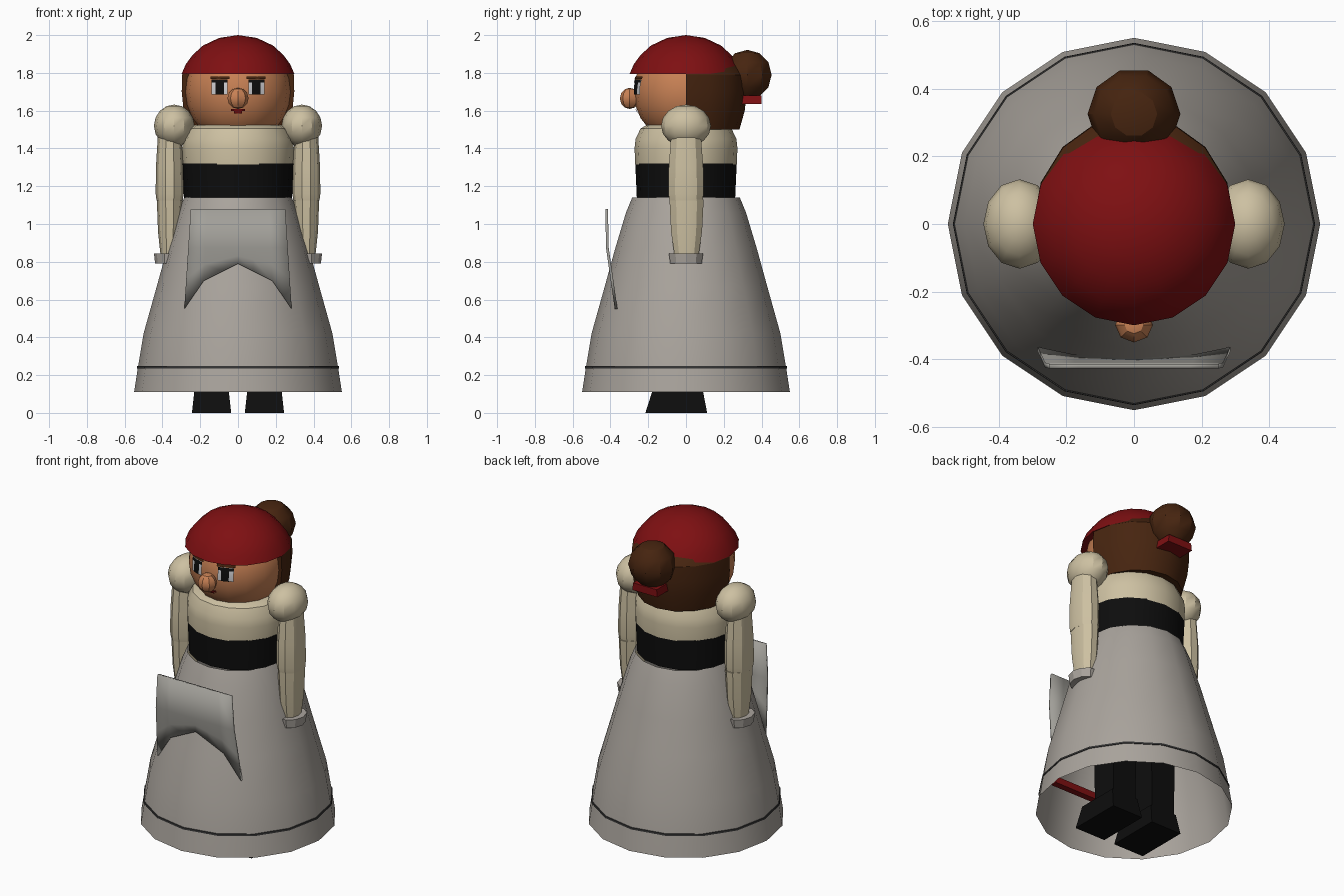
import bpy, bmesh
from math import sin, cos, pi, sqrt, radians

cube = bpy.data.objects.get("Cube")
if cube:
    bpy.data.objects.remove(cube)


def material(name, r, g, b):
    m = bpy.data.materials.new(name)
    m.use_nodes = True
    m.diffuse_color = (r, g, b, 1)
    bsdf = m.node_tree.nodes["Principled BSDF"]
    bsdf.inputs["Base Color"].default_value = (r, g, b, 1)
    bsdf.inputs["Roughness"].default_value = 0.8
    return m


RED = material("dark red", .21, .005, .006)
SKIN = material("skin", .58, .22, .09)
CREAM = material("cream cloth", .61, .53, .36)
GREY = material("warm grey cloth", .40, .37, .335)
APRON = material("apron grey", .36, .35, .32)
BROWN = material("brown hair", .062, .018, .005)
BLACK = material("black", .004, .004, .004)
WHITE = material("eye white", .6, .6, .62)
TRIM = material("dark trim", .035, .035, .035)


def finish(name, bm, mat, angle=30, outward=True):
    bmesh.ops.remove_doubles(bm, verts=bm.verts, dist=1e-5)
    if outward:
        bmesh.ops.recalc_face_normals(bm, faces=bm.faces)
    me = bpy.data.meshes.new(name)
    bm.to_mesh(me)
    bm.free()
    me.materials.append(mat)
    me.shade_smooth()
    me.set_sharp_from_angle(angle=radians(angle))
    ob = bpy.data.objects.new(name, me)
    bpy.context.collection.objects.link(ob)
    return ob


def lathe(name, profile, mat, center=(0, 0), scale=(1, 1), n=16, half=False):
    """Turn (radius, z) points about a vertical axis; half keeps the back only."""
    bm = bmesh.new()
    steps = n // 2 if half else n
    rings = []
    for i in range(steps + 1):
        a = 2 * pi * i / n
        rings.append([bm.verts.new((center[0] + r * cos(a) * scale[0],
                                    center[1] + r * sin(a) * scale[1], z))
                      for r, z in profile])
    for a, b in zip(rings, rings[1:]):
        for j in range(len(profile) - 1):
            bm.faces.new((a[j], b[j], b[j + 1], a[j + 1]))
    if half:
        bm.faces.new(rings[0])
        bm.faces.new(rings[-1])
    bmesh.ops.dissolve_degenerate(bm, dist=1e-5, edges=bm.edges)
    return finish(name, bm, mat)


def ball(name, center, size, mat, n=16, rows=8):
    """Low-poly ellipsoid."""
    x, y, z = center
    profile = [(sin(pi * k / rows), z - size[2] * cos(pi * k / rows))
               for k in range(rows + 1)]
    return lathe(name, profile, mat, (x, y), size[:2], n)


def tapered_box(name, low, high, mat):
    """Box from two rectangles (x0, x1, y0, y1, z)."""
    bm = bmesh.new()
    for x0, x1, y0, y1, z in (low, high):
        for x, y in ((x0, y0), (x1, y0), (x1, y1), (x0, y1)):
            bm.verts.new((x, y, z))
    bmesh.ops.convex_hull(bm, input=bm.verts)
    bmesh.ops.dissolve_limit(bm, angle_limit=.02, verts=bm.verts, edges=bm.edges)
    return finish(name, bm, mat)


HEAD_Z, HEAD_R = 1.70, .278


def face_patch(name, x0, x1, z0, z1, lift, mat):
    """Thin plate that follows the front of the head."""
    bm = bmesh.new()
    n = 4
    grid = []
    for i in range(n + 1):
        for j in range(n + 1):
            x, z = x0 + (x1 - x0) * i / n, z0 + (z1 - z0) * j / n
            y = -sqrt(HEAD_R ** 2 - x * x - (z - HEAD_Z) ** 2) - lift
            grid.append(bm.verts.new((x, y, z)))
    for i in range(n):
        for j in range(n):
            k = i * (n + 1) + j
            bm.faces.new((grid[k], grid[k + n + 1], grid[k + n + 2], grid[k + 1]))
    return finish(name, bm, mat, outward=False)


# Skirt, open underneath, with a thin dark hem line
lathe("skirt", [(.55, .11), (.53, .24), (.50, .42), (.43, .67), (.375, .87),
                (.318, 1.06), (.285, 1.14)], GREY)
lathe("hem_line", [(.532, .235), (.535, .236), (.534, .247), (.530, .248)], TRIM)

# Waistband and blouse body
lathe("waistband", [(0, 1.135), (.286, 1.135), (.295, 1.32), (0, 1.32)], BLACK,
      scale=(1, .91))
lathe("blouse", [(.292, 1.315), (.296, 1.40), (.29, 1.45), (.262, 1.505),
                 (.225, 1.525), (0, 1.53)], CREAM, scale=(1, .92))

# Head, nose and cap
ball("head", (0, 0, HEAD_Z), (HEAD_R, HEAD_R, HEAD_R), SKIN, rows=12)
ball("nose", (0, -.298, 1.665), (.056, .052, .056), SKIN, n=8, rows=6)
lathe("cap", [(0, 1.793), (.299, 1.793), (.277, 1.845), (.24, 1.895), (.185, 1.945),
              (.10, 1.985), (0, 2.0)], RED)

# Hair over the back of the head, bun and its ribbon
lathe("hair", [(0, 1.5), (.262, 1.5), (.288, 1.60), (.298, 1.70), (.296, 1.79),
               (.262, 1.84), (.18, 1.88), (0, 1.9)], BROWN, scale=(1, 1.08), half=True)
ball("hair_bun", (0, .325, 1.79), (.137, .135, .132), BROWN, n=10, rows=6)
tapered_box("bun_ribbon", (-.085, .085, .29, .40, 1.635),
            (-.08, .08, .29, .40, 1.68), RED)

# Mouth
face_patch("mouth", -.036, .036, 1.597, 1.61, .004, RED)
face_patch("lower_lip", -.02, .02, 1.585, 1.597, .004, RED)

for side, s in (("left", 1), ("right", -1)):
    # Eyes and brows
    def span(a, b):
        return sorted((s * a, s * b))
    face_patch(side + "_eye", *span(.055, .14), 1.685, 1.765, .004, WHITE)
    face_patch(side + "_pupil", *span(.075, .118), 1.685, 1.75, .007, BLACK)
    face_patch(side + "_lashes", *span(.055, .14), 1.748, 1.765, .007, BLACK)
    face_patch(side + "_brow", *span(.045, .145), 1.767, 1.782, .006, BROWN)

    # Puffed shoulder, sleeve and cuff
    ball(side + "_shoulder_puff", (s * .338, 0, 1.52), (.107, .132, .112), CREAM,
         n=12, rows=8)
    lathe(side + "_upper_sleeve", [(0, 1.125), (.94, 1.125), (1, 1.16), (.98, 1.3),
                                   (.85, 1.46), (0, 1.5)], CREAM,
          (s * .362, 0), (.074, .098), 10)
    lathe(side + "_lower_sleeve", [(0, .83), (.68, .83), (.88, .96), (.97, 1.13),
                                   (0, 1.135)], CREAM, (s * .362, .003), (.07, .098), 10)
    lathe(side + "_cuff", [(0, .80), (.92, .79), (1, .843), (0, .843)], GREY,
          (s * .365, 0), (.08, .095), 10)

    # Leg and shoe
    c = s * .14
    tapered_box(side + "_leg", (c - .08, c + .08, -.075, .085, .08),
                (c - .085, c + .085, -.085, .085, .7), BLACK)
    tapered_box(side + "_shoe", (c - .104, c + .104, -.215, .112, 0),
                (c - .09, c + .09, -.175, .088, .125), BLACK)

# Apron panel standing off the skirt, with a notched lower edge
bm = bmesh.new()
columns = []
for u, low in ((-1, .55), (-.66, .70), (-.3, .75), (0, .79), (.3, .75), (.66, .70), (1, .55)):
    column = []
    for z in (1.08, .875, (.875 + low) / 2, low):
        x = u * (.25 + .035 * (1.08 - z) / .54)
        y = -.42 + .05 * max(0, (.9 - z) / .35)
        column.append(bm.verts.new((x, y, z)))
    columns.append(column)
for a, b in zip(columns, columns[1:]):
    for j in range(3):
        bm.faces.new((a[j], a[j + 1], b[j + 1], b[j]))
apron = finish("apron", bm, APRON, outward=False)
thick = apron.modifiers.new("thickness", "SOLIDIFY")
thick.thickness = .014
thick.offset = 0

# Ribbon bar tucked inside the skirt
tapered_box("inner_ribbon", (.1, .4, -.24, -.2, .23), (.1, .4, -.24, -.2, .27), RED)
